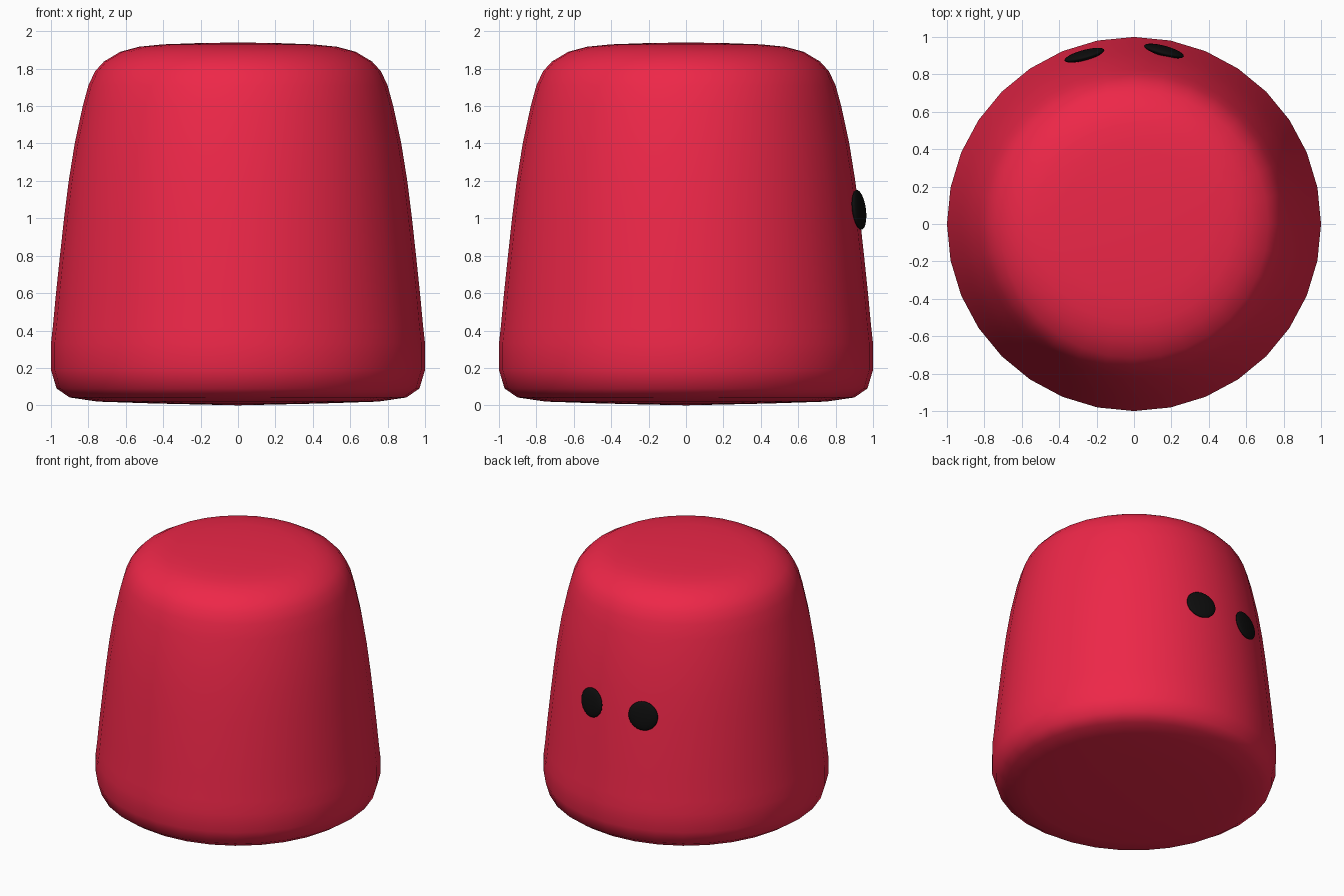
import bpy, bmesh
from math import radians, pi
from mathutils import Matrix

if "Cube" in bpy.data.objects:
    bpy.data.objects.remove(bpy.data.objects["Cube"])


def material(name, colour):
    m = bpy.data.materials.new(name)
    m.diffuse_color = (*colour, 1)
    m.use_nodes = True
    m.node_tree.nodes["Principled BSDF"].inputs["Base Color"].default_value = m.diffuse_color
    return m


def finish(name, bm, mat):
    bmesh.ops.recalc_face_normals(bm, faces=bm.faces)
    for f in bm.faces:
        f.smooth = True
    me = bpy.data.meshes.new(name)
    bm.to_mesh(me)
    bm.free()
    me.materials.append(mat)
    ob = bpy.data.objects.new(name, me)
    bpy.context.collection.objects.link(ob)
    return ob


red = material("red", (0.85, 0.02, 0.065))
black = material("black", (0.004, 0.004, 0.004))

# Body: a soft tapered drum, spun from its side profile (radius, height)
profile = [(0, 0), (0.45, 0.01), (0.75, 0.02), (0.90, 0.042), (0.97, 0.09),
           (1.0, 0.19), (1.0, 0.33), (0.99, 0.42), (0.973, 0.6), (0.952, 0.8),
           (0.93, 1.0), (0.905, 1.2), (0.873, 1.4), (0.83, 1.6), (0.80, 1.71),
           (0.765, 1.785), (0.717, 1.838), (0.63, 1.89), (0.53, 1.917),
           (0.40, 1.93), (0.2, 1.937), (0, 1.94)]
bm = bmesh.new()
verts = [bm.verts.new((r, 0, z)) for r, z in profile]
edges = [bm.edges.new(pair) for pair in zip(verts, verts[1:])]
bmesh.ops.spin(bm, geom=verts + edges, cent=(0, 0, 0), axis=(0, 0, 1),
               angle=2 * pi, steps=32, use_duplicate=False)
bmesh.ops.remove_doubles(bm, verts=bm.verts, dist=1e-4)
finish("body", bm, red)

# Eyes: flattened spheres lying on the +y side, leaning with the wall
for name, x, y, yaw in (("eye_left", -0.265, 0.9025, 15),
                        ("eye_right", 0.16, 0.925, -15)):
    bm = bmesh.new()
    bmesh.ops.create_uvsphere(bm, u_segments=32, v_segments=16, radius=1)
    bmesh.ops.transform(bm, verts=bm.verts, matrix=(
        Matrix.Translation((x, y, 1.045))
        @ Matrix.Rotation(radians(yaw), 4, 'Z')
        @ Matrix.Rotation(radians(7), 4, 'X')
        @ Matrix.Diagonal((0.11, 0.025, 0.107, 1))))
    finish(name, bm, black)
